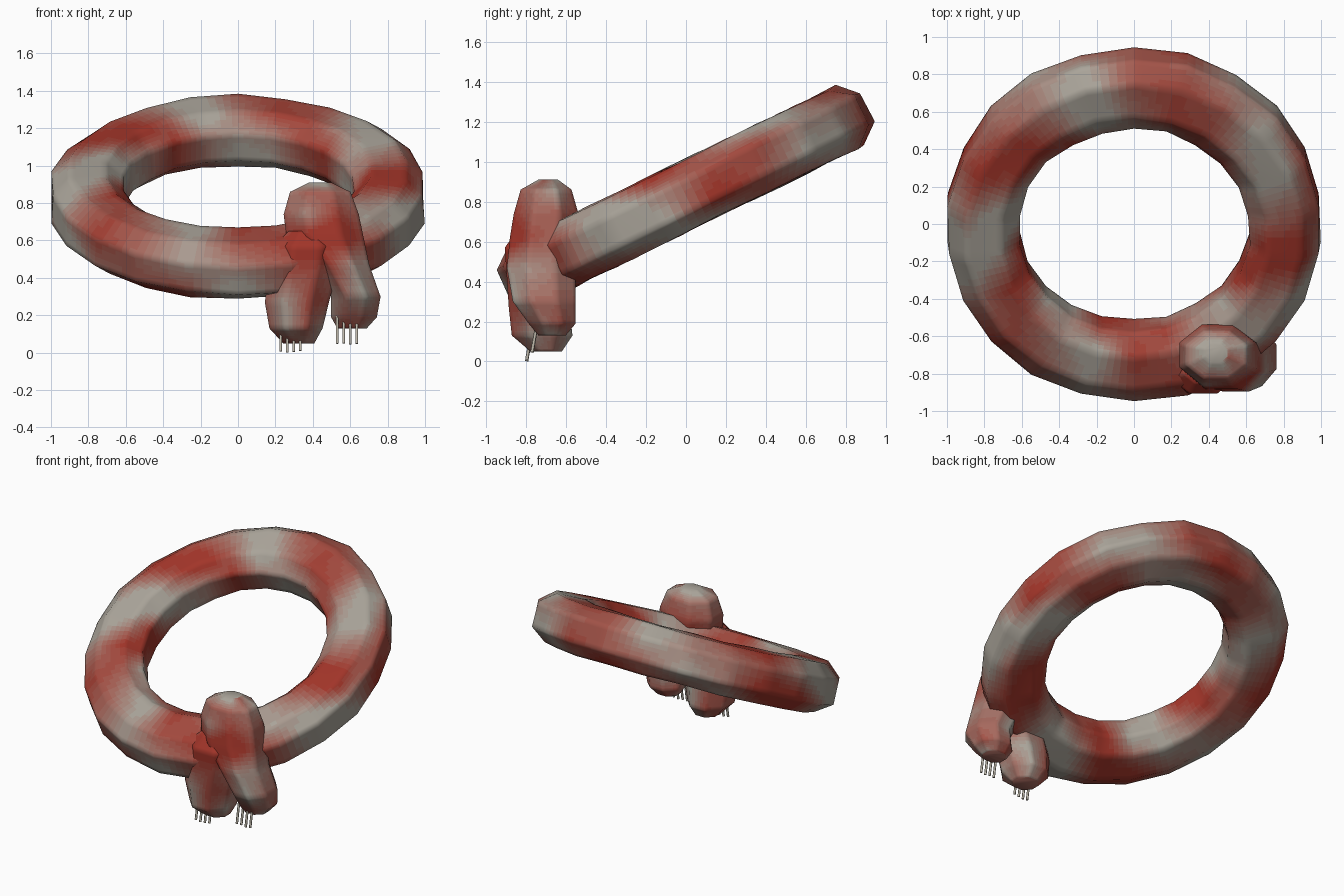
import bpy, bmesh, random
from math import sin, cos, tau, radians, copysign
from mathutils import Vector, Matrix

if "Cube" in bpy.data.objects:
    bpy.data.objects.remove(bpy.data.objects["Cube"])

random.seed(4)
RED, GREY = Vector((0.36, 0.035, 0.022)), Vector((0.40, 0.37, 0.32))
STEPS = 12


def material(name, color):
    m = bpy.data.materials.new(name)
    m.diffuse_color = (*color, 1)
    m.use_nodes = True
    m.node_tree.nodes["Principled BSDF"].inputs["Base Color"].default_value = m.diffuse_color
    return m


# Wool shades running from grey to red (blended darker in the middle)
def blend(t):
    return [(a ** 0.45 * (1 - t) + b ** 0.45 * t) ** (1 / 0.45) for a, b in zip(GREY, RED)]


shades = [material(f"wool_{i}", blend(i / (STEPS - 1))) for i in range(STEPS)]


def loft(name, rings, tints, closed=False):
    """Skin rings of points; blend the dye between the coarse vertices."""
    bm = bmesh.new()
    dye = bm.verts.layers.float.new("dye")
    rows = []
    for ring, tint in zip(rings, tints):
        row = []
        for p, t in zip(ring, tint):
            v = bm.verts.new(p)
            v[dye] = t
            row.append(v)
        rows.append(row)
    n, sides = len(rows), len(rows[0])
    for i in range(n if closed else n - 1):
        a, b = rows[i], rows[(i + 1) % n]
        for j in range(sides):
            k = (j + 1) % sides
            bm.faces.new((a[j], a[k], b[k], b[j]))
    if not closed:
        bm.faces.new(rows[0])
        bm.faces.new(rows[-1])
    bmesh.ops.recalc_face_normals(bm, faces=bm.faces)
    bmesh.ops.subdivide_edges(bm, edges=bm.edges[:], cuts=5, use_grid_fill=True)
    for f in bm.faces:
        t = sum(v[dye] for v in f.verts) / len(f.verts)
        f.material_index = round(min(1, max(0, t)) * (STEPS - 1))
        f.smooth = True
    me = bpy.data.meshes.new(name)
    for m in shades:
        me.materials.append(m)
    bm.to_mesh(me)
    bm.free()
    ob = bpy.data.objects.new(name, me)
    bpy.context.collection.objects.link(ob)
    return ob


def boxy(v):
    return copysign(abs(v) ** 0.8, v)


# Neck loop: tilted low-poly ring with an eight-sided, slightly uneven section
SEGS, SIDES = 22, 8
tilt = Matrix.Translation((0, 0, 0.83)) @ Matrix.Rotation(radians(26), 4, 'X')
rings, tints = [], []
for i in range(SEGS):
    th = tau * (i + 0.5) / SEGS
    ring, tint = [], []
    for j in range(SIDES):
        ph = tau * (j + 0.5) / SIDES
        s = random.uniform(0.96, 1.04)
        r = 0.812 + (0.202 + 0.014 * sin(th) ** 2) * s * boxy(cos(ph))
        p = Vector((r * cos(th), r * sin(th), 0.175 * s * boxy(sin(ph))))
        ring.append(tilt @ p)
        tint.append(0.48 + 0.6 * cos(5 * (th - radians(140)) + ph - tau / 4)
                    + random.uniform(-0.4, 0.4))
    rings.append(ring)
    tints.append(tint)
loft("neck_loop", rings, tints, closed=True)


# Knot and hanging tails: stations of x, y, z, x radius, y radius, redness
def tail(name, stations):
    rings, tints = [], []
    for x, y, z, rx, ry, red in stations:
        angles = [tau * (j + 0.5) / 8 for j in range(8)]
        rings.append([Vector((x + rx * 1.06 * cos(a), y + ry * 1.06 * sin(a), z))
                      for a in angles])
        tints.append([red + random.uniform(-0.5, 0.5) for a in angles])
    loft(name, rings, tints)


tail("knot_and_right_tail", [
    (0.44, -0.69, 0.91, 0.06, 0.05, 0.2),
    (0.44, -0.70, 0.86, 0.165, 0.13, 0.2),
    (0.445, -0.70, 0.74, 0.205, 0.165, 0.6),
    (0.465, -0.71, 0.62, 0.21, 0.175, 1.0),
    (0.55, -0.725, 0.47, 0.155, 0.175, 0.5),
    (0.63, -0.71, 0.30, 0.135, 0.16, 0.2),
    (0.62, -0.67, 0.19, 0.125, 0.12, 0.3),
    (0.61, -0.67, 0.13, 0.08, 0.07, 0.5)])
tail("left_tail", [
    (0.37, -0.77, 0.65, 0.10, 0.08, 0.9),
    (0.37, -0.76, 0.57, 0.185, 0.15, 1.0),
    (0.345, -0.75, 0.42, 0.185, 0.15, 0.7),
    (0.315, -0.735, 0.27, 0.175, 0.155, 0.4),
    (0.31, -0.72, 0.13, 0.145, 0.155, 0.5),
    (0.325, -0.70, 0.05, 0.085, 0.08, 0.5)])

# Fringe threads under both tails
thread = material("thread", (0.55, 0.51, 0.43))


def fringe(name, x0, y, top, bottom):
    bm = bmesh.new()
    for k in range(4):
        lo = bottom + random.uniform(0, 0.01)
        at = Vector((x0 + 0.035 * k, y, (top + lo) / 2))
        m = Matrix.Translation(at) @ Matrix.Rotation(radians(-10), 4, 'X')
        bmesh.ops.create_cone(bm, cap_ends=True, segments=6, radius1=0.008,
                              radius2=0.008, depth=top - lo, matrix=m)
    for f in bm.faces:
        f.smooth = len(f.verts) == 4
    me = bpy.data.meshes.new(name)
    bm.to_mesh(me)
    bm.free()
    me.materials.append(thread)
    bpy.context.collection.objects.link(bpy.data.objects.new(name, me))


fringe("left_fringe", 0.228, -0.788, 0.11, 0.0)
fringe("right_fringe", 0.53, -0.757, 0.2, 0.04)
